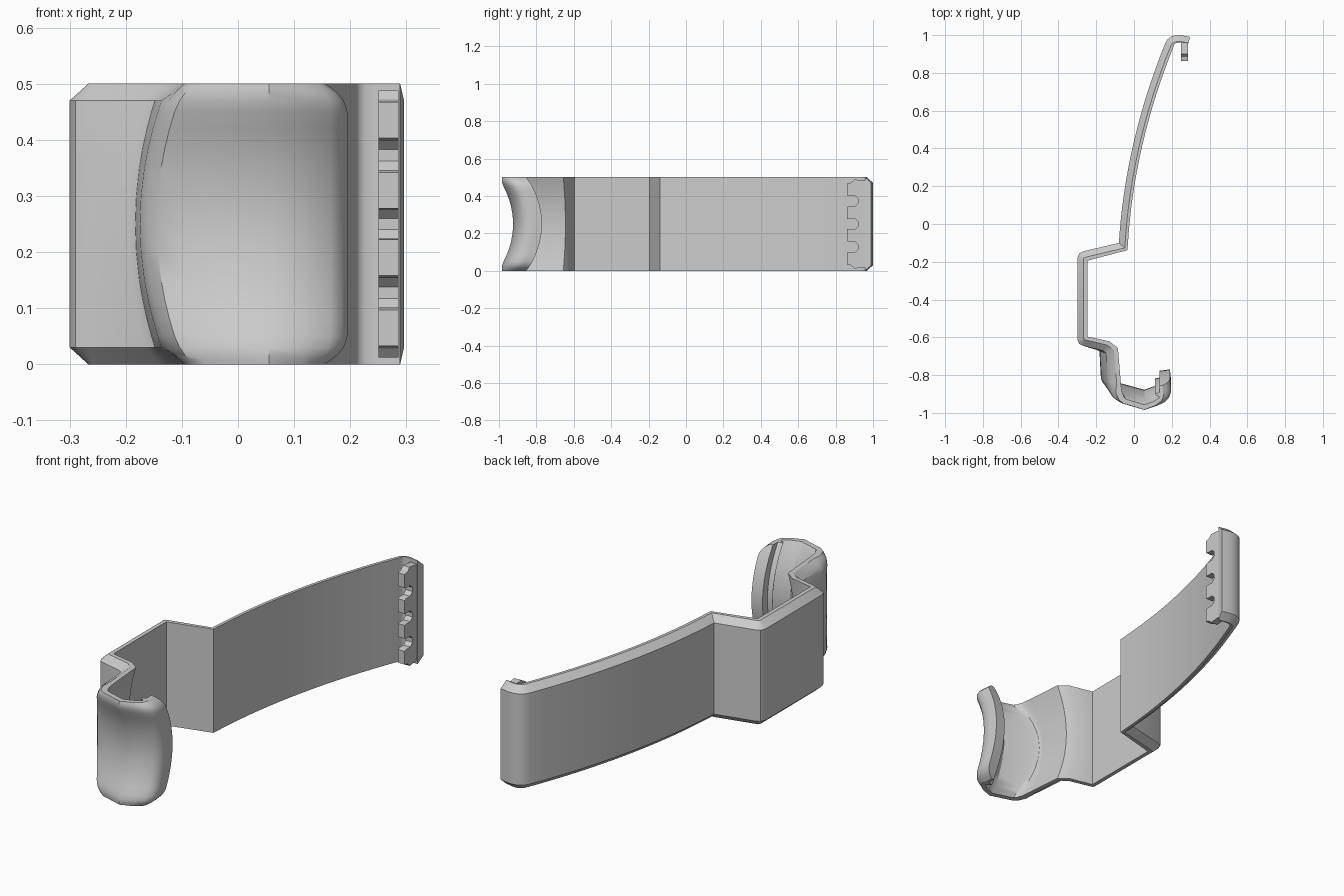
import bpy, bmesh, math
from mathutils import Vector

if "Cube" in bpy.data.objects:
    bpy.data.objects.remove(bpy.data.objects["Cube"])

H = 0.5  # strip height

grey = bpy.data.materials.new("plain_grey")
grey.diffuse_color = (0.6, 0.6, 0.6, 1)
grey.use_nodes = True
grey.node_tree.nodes["Principled BSDF"].inputs["Base Color"].default_value = grey.diffuse_color


def finish(name, bm, angle):
    bmesh.ops.recalc_face_normals(bm, faces=bm.faces)
    mesh = bpy.data.meshes.new(name)
    bm.to_mesh(mesh)
    bm.free()
    mesh.materials.append(grey)
    ob = bpy.data.objects.new(name, mesh)
    bpy.context.collection.objects.link(ob)
    bpy.ops.object.select_all(action='DESELECT')
    ob.select_set(True)
    bpy.context.view_layer.objects.active = ob
    bpy.ops.object.shade_smooth_by_angle(angle=math.radians(angle))
    return ob


# Outer outline: x, y, mid-height shift x, shift y, wall thickness, edge rounding
hook = [
    (0.190, -0.850, 0.00, 0.08, 0.055, 0.04),
    (0.194, -0.885, 0.00, 0.08, 0.060, 0.04),
    (0.195, -0.892, 0.00, 0.08, 0.085, 0.04),
    (0.195, -0.920, 0.00, 0.08, 0.080, 0.04),
    (0.186, -0.946, 0.00, 0.08, 0.065, 0.04),
    (0.165, -0.967, 0.00, 0.08, 0.055, 0.035),
    (0.120, -0.985, 0.00, 0.08, 0.048, 0.025),
    (0.055, -1.004, 0.00, 0.08, 0.045, 0.02),
    (-0.065, -0.968, -0.03, 0.085, 0.045, 0.02),
    (-0.095, -0.945, -0.05, 0.08, 0.050, 0.02),
    (-0.115, -0.900, -0.05, 0.06, 0.052, 0.02),
]
strip = [
    (-0.125, -0.840, -0.05, 0.02, 0.055, 0),
    (-0.138, -0.685, -0.045, 0.01, 0.055, 0),
    (-0.155, -0.672, -0.04, 0.005, 0.055, 0),
    (-0.270, -0.645, 0, 0, 0.053, 0),
    (-0.290, -0.635, 0, 0, 0.053, 0),
    (-0.300, -0.610, 0, 0, 0.053, 0),
    (-0.300, -0.180, 0, 0, 0.053, 0),
    (-0.290, -0.155, 0, 0, 0.053, 0),
    (-0.270, -0.145, 0, 0, 0.053, 0),
]
# Bowed long arm
for i in range(17):
    t = i / 16
    strip.append((-0.08 + 0.245 * t - 0.18 * t * (1 - t),
                  -0.10 + 1.057 * t, 0, 0, 0.048, 0))
# Turned-over rear end
strip += [(0.178, 0.978, 0, 0, 0.045, 0), (0.197, 0.992, 0, 0, 0.042, 0),
          (0.220, 0.999, 0, 0, 0.040, 0), (0.250, 1.000, 0, 0, 0.040, 0),
          (0.296, 0.990, 0, 0, 0.035, 0)]
outline = hook + strip


def offset(pts, i, d):
    """Mitred offset towards the inside of the clip."""
    a, p, b = pts[max(i - 1, 0)], pts[i], pts[min(i + 1, len(pts) - 1)]
    u = (p - a) if i else (b - p)
    v = (b - p) if i < len(pts) - 1 else (p - a)
    u, v = u.normalized(), v.normalized()
    n1, n2 = Vector((u.y, -u.x)), Vector((v.y, -v.x))
    n = (n1 + n2).normalized()
    return p + n * d / max(n.dot(n1), 0.6)


def section(z):
    """Closed horizontal section of the clip at height z."""
    m = 1 - ((z - H / 2) / (H / 2)) ** 2
    pts = [Vector((r[0] + r[2] * m, r[1] + r[3] * m)) for r in outline]
    edge = min(z, H - z)
    cham = 0.033 * max(0, 1 - edge / 0.03)
    rnd = max(0, 1 - edge / 0.05) ** 2
    outer, inner = [], []
    for i, r in enumerate(outline):
        outer.append(offset(pts, i, r[5] * rnd if r[5] else cham))
        inner.append(offset(pts, i, r[4]))
    return outer + inner[::-1]


# Clip body, lofted through horizontal sections
low = [0, 0.008, 0.018, 0.03, 0.05, 0.08, 0.115, 0.15, 0.2]
levels = low + [H / 2] + [H - z for z in reversed(low)]
bm = bmesh.new()
rows = [[bm.verts.new((p.x, p.y, z)) for p in section(z)] for z in levels]
n = len(rows[0])
for a, b in zip(rows, rows[1:]):
    for i in range(n):
        j = (i + 1) % n
        bm.faces.new((a[i], a[j], b[j], b[i]))
for row in (rows[0], rows[-1]):
    for i in range(n // 2 - 1):
        bm.faces.new((row[i], row[i + 1], row[n - 2 - i], row[n - 1 - i]))
finish("clip_body", bm, 32)

# Toothed catch plate under the rear end
outline_yz = [(0.975, 0.02), (0.90, 0.012), (0.885, 0.028)]
for k, zc in enumerate((0.065, 0.19, 0.31, 0.435)):
    outline_yz += [(0.862, zc - 0.032), (0.862, zc + 0.032)]
    if k < 3:
        g = (0.1275, 0.25, 0.3725)[k]
        outline_yz += [(0.875, g - 0.026), (0.905, g - 0.026), (0.922, g - 0.01),
                       (0.922, g + 0.01), (0.905, g + 0.026), (0.875, g + 0.026)]
outline_yz += [(0.885, 0.472), (0.90, 0.488), (0.975, 0.48)]
bm = bmesh.new()
face = bm.faces.new([bm.verts.new((0.25, y, z)) for y, z in outline_yz])
ext = bmesh.ops.extrude_face_region(bm, geom=[face])
bmesh.ops.translate(bm, vec=(0.036, 0, 0),
                    verts=[e for e in ext["geom"] if isinstance(e, bmesh.types.BMVert)])
finish("catch_teeth", bm, 25)
